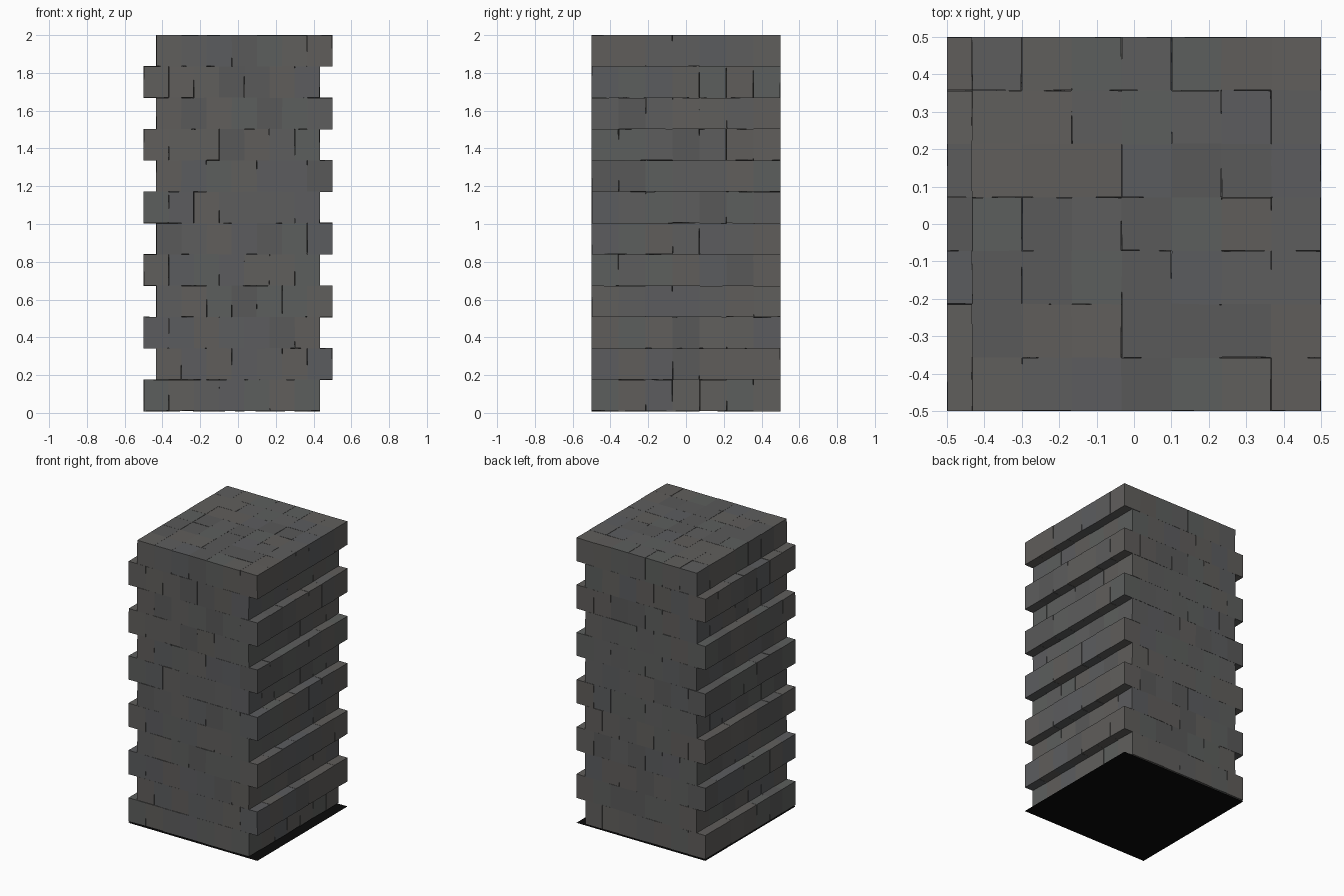
import bpy, bmesh, random
from mathutils import Vector

if "Cube" in bpy.data.objects:
    bpy.data.objects.remove(bpy.data.objects["Cube"])

random.seed(7)
ROWS, NX, NY = 12, 7, 7
BASE_GAP, HALF = 0.01, 0.5
BW, BD = 1.0 / 7.5, 1.0 / 7
BH = (2 - BASE_GAP) / ROWS
JITTER = 0.0018


def material(name, color):
    m = bpy.data.materials.new(name)
    m.diffuse_color = (*color, 1)
    m.use_nodes = True
    m.node_tree.nodes["Principled BSDF"].inputs["Base Color"].default_value = m.diffuse_color
    return m


# Slightly different stone greys
tints = [(.110, .110, .110), (.118, .114, .108), (.108, .114, .110),
         (.106, .108, .114), (.100, .100, .100), (.116, .110, .104)]
stones = [material("stone_%d" % i, c) for i, c in enumerate(tints)]
black = material("underside_black", (.003, .003, .003))


def finish(bm, name, mats):
    mesh = bpy.data.meshes.new(name)
    bm.to_mesh(mesh)
    bm.free()
    for m in mats:
        mesh.materials.append(m)
    ob = bpy.data.objects.new(name, mesh)
    bpy.context.collection.objects.link(ob)
    return ob


def add_block(bm, centre):
    verts = bmesh.ops.create_cube(bm, size=1)["verts"]
    tint = random.randrange(len(stones))
    for v in verts:
        # uneven corners leave hairline joints between neighbours
        v.co = centre + v.co * Vector((BW, BD, BH)) + Vector(
            [random.uniform(-JITTER, JITTER) for _ in range(3)])
        v.co.x = max(-HALF, min(HALF, v.co.x))
        v.co.y = max(-HALF, min(HALF, v.co.y))
        v.co.z = min(2, v.co.z)
    for f in {f for v in verts for f in v.link_faces}:
        f.material_index = tint


# Courses of blocks, alternately shifted half a block left and right
for row in range(ROWS):
    bm = bmesh.new()
    left = -HALF if row % 2 == 0 else -HALF + BW / 2
    for i in range(NX):
        for j in range(NY):
            add_block(bm, Vector((left + (i + .5) * BW, -HALF + (j + .5) * BD,
                                  BASE_GAP + (row + .5) * BH)))
    finish(bm, "block_course_%02d" % (row + 1), stones)

# Flat black sheet under the pillar
bm = bmesh.new()
bmesh.ops.create_grid(bm, x_segments=1, y_segments=1, size=HALF)
finish(bm, "base_sheet", [black])
